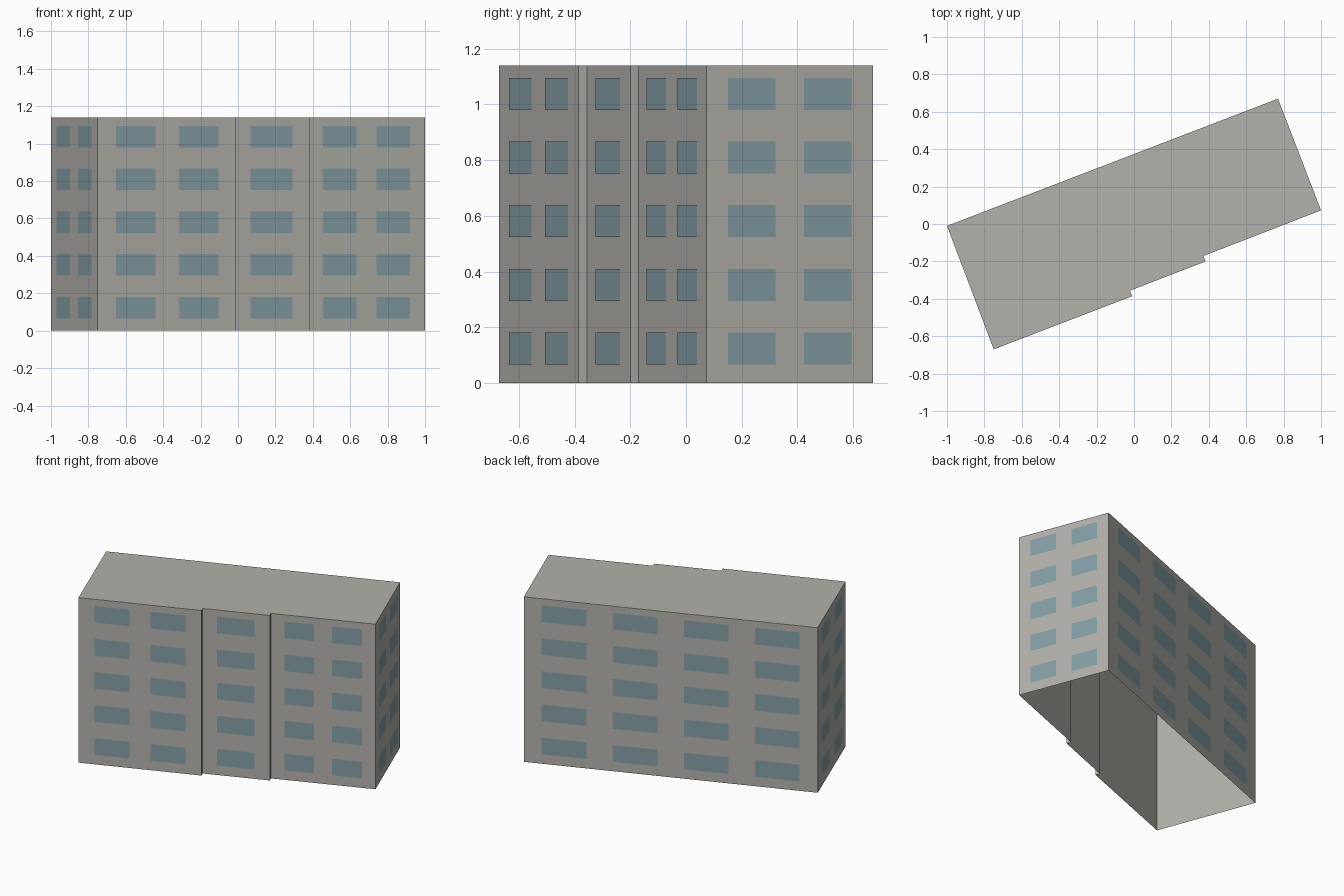
import bpy
import bmesh
from mathutils import Vector

cube = bpy.data.objects.get("Cube")
if cube:
    bpy.data.objects.remove(cube, do_unlink=True)

HEIGHT = 1.14
STOREYS = 5
SILL, WINDOW_HEIGHT, STOREY_PITCH = 0.066, 0.115, 0.2285
GAP = 0.002  # window panes sit just proud of the wall


def make_material(name, rgb):
    mat = bpy.data.materials.new(name)
    mat.use_nodes = True
    colour = (*rgb, 1.0)
    mat.diffuse_color = colour
    bsdf = next(n for n in mat.node_tree.nodes if n.type == 'BSDF_PRINCIPLED')
    bsdf.inputs["Base Color"].default_value = colour
    return mat


def make_object(name, bm, mat):
    mesh = bpy.data.meshes.new(name)
    bm.to_mesh(mesh)
    bm.free()
    mesh.materials.append(mat)
    obj = bpy.data.objects.new(name, mesh)
    bpy.context.collection.objects.link(obj)
    return obj


concrete = make_material("warm grey concrete", (0.445, 0.44, 0.405))
glass = make_material("blue grey glass", (0.235, 0.345, 0.385))

# Footprint, counter-clockwise, with two small steps along the front
footprint = [Vector(p) for p in (
    (-1.0, -0.01), (-0.75, -0.67), (-0.01, -0.386), (-0.021, -0.356),
    (0.383, -0.2), (0.371, -0.171), (1.0, 0.073), (0.77, 0.67))]

# Building shell: walls and flat roof, open underneath
bm = bmesh.new()
base = [bm.verts.new((p.x, p.y, 0)) for p in footprint]
top = [bm.verts.new((p.x, p.y, HEIGHT)) for p in footprint]
count = len(footprint)
for i in range(count):
    j = (i + 1) % count
    bm.faces.new((base[i], base[j], top[j], top[i]))
bm.faces.new(top)
make_object("building_shell", bm, concrete)

# Window spans as fractions of the wall length
PAIR = [(0.13, 0.415), (0.585, 0.872)]
SINGLE = [(0.215, 0.772)]
BACK = [(0.061 + 0.2417 * k, 0.213 + 0.2417 * k) for k in range(4)]


def add_windows(name, wall, spans):
    start, end = footprint[wall], footprint[(wall + 1) % count]
    along = end - start
    offset = Vector((along.y, -along.x)).normalized() * GAP
    bm = bmesh.new()
    for storey in range(STOREYS):
        low = SILL + storey * STOREY_PITCH
        high = low + WINDOW_HEIGHT
        for left, right in spans:
            a = start + along * left + offset
            b = start + along * right + offset
            bm.faces.new([bm.verts.new((p.x, p.y, z)) for p, z in
                          ((a, low), (b, low), (b, high), (a, high))])
    make_object(name, bm, glass)


# Windows on each long wall face
add_windows("right_end_windows", 0, PAIR)
add_windows("front_right_windows", 1, PAIR)
add_windows("front_middle_windows", 3, SINGLE)
add_windows("front_left_windows", 5, PAIR)
add_windows("left_end_windows", 6, PAIR)
add_windows("back_windows", 7, BACK)
